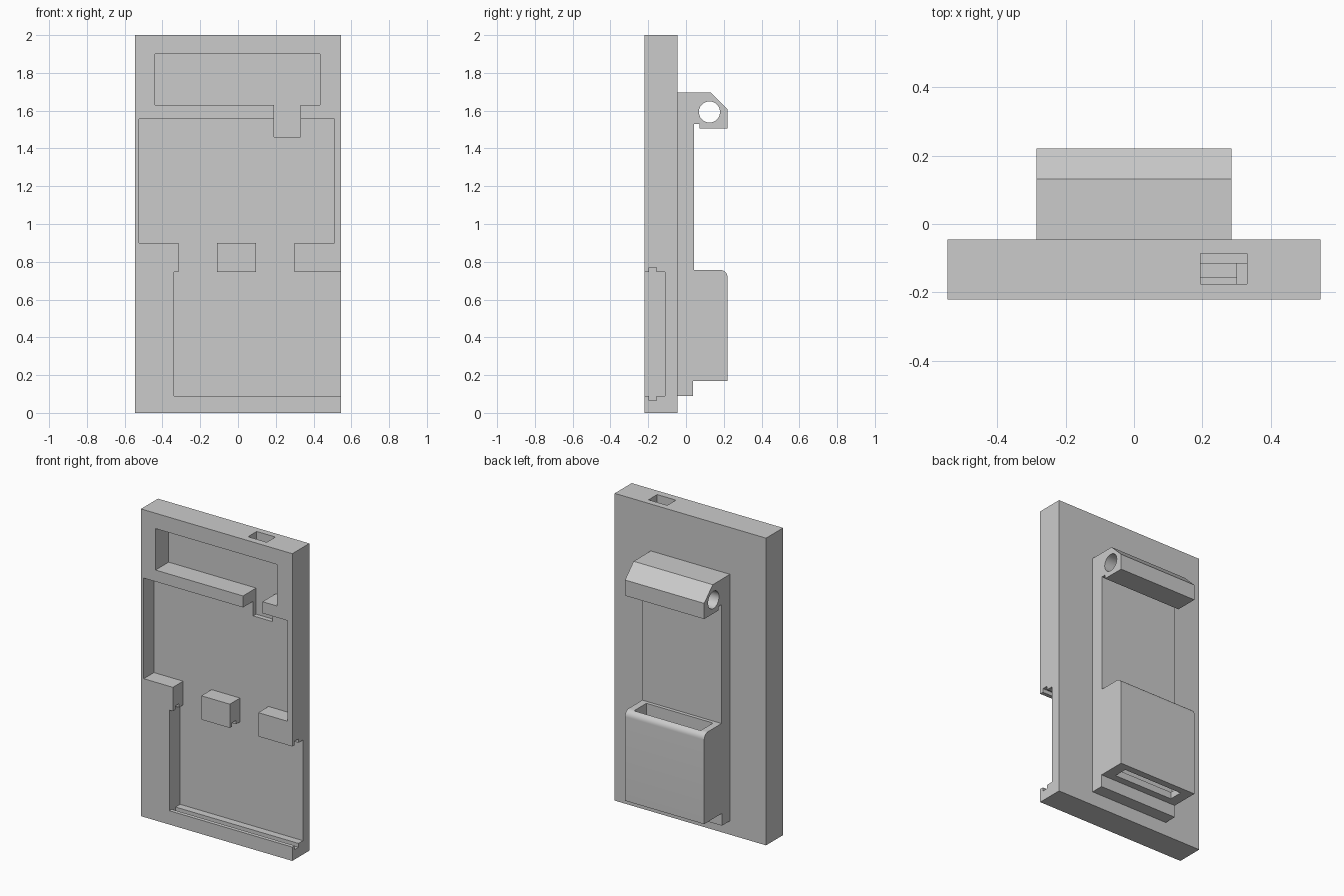
import bpy, bmesh, math

cube = bpy.data.objects.get("Cube")
if cube:
    bpy.data.objects.remove(cube, do_unlink=True)

grey = bpy.data.materials.new("plain grey")
grey.use_nodes = True
grey.diffuse_color = (0.6, 0.6, 0.6, 1)
grey.node_tree.nodes["Principled BSDF"].inputs["Base Color"].default_value = (0.6, 0.6, 0.6, 1)


def prism(name, outline, axis, low, high):
    """Extrude an outline: (y, z) points along x, or (x, z) points along y."""
    def place(a, b, t):
        return (t, a, b) if axis == "x" else (a, t, b)
    bm = bmesh.new()
    face = bm.faces.new([bm.verts.new(place(a, b, low)) for a, b in outline])
    result = bmesh.ops.extrude_face_region(bm, geom=[face])
    moved = [v for v in result["geom"] if isinstance(v, bmesh.types.BMVert)]
    bmesh.ops.translate(bm, verts=moved, vec=place(0, 0, high - low))
    bmesh.ops.recalc_face_normals(bm, faces=bm.faces)
    mesh = bpy.data.meshes.new(name)
    bm.to_mesh(mesh)
    bm.free()
    mesh.materials.append(grey)
    obj = bpy.data.objects.new(name, mesh)
    bpy.context.collection.objects.link(obj)
    return obj


def box(name, x, y, z):
    return prism(name, [(y[0], z[0]), (y[1], z[0]), (y[1], z[1]), (y[0], z[1])], "x", *x)


def arc(cy, cz, radius, start, end, steps):
    angles = [math.radians(start + (end - start) * i / steps) for i in range(steps + 1)]
    return [(cy + radius * math.cos(a), cz + radius * math.sin(a)) for a in angles]


def cut(target, cutters):
    bpy.context.view_layer.objects.active = target
    for cutter in cutters:
        cutter.hide_render = True
        mod = target.modifiers.new("cut", "BOOLEAN")
        mod.operation, mod.solver, mod.object = "DIFFERENCE", "EXACT", cutter
        bpy.ops.object.modifier_apply(modifier=mod.name)
        bpy.data.objects.remove(cutter, do_unlink=True)


# Main plate with its front pockets
FRONT = -0.22
plate = box("back_plate", (-0.545, 0.545), (FRONT, -0.045), (0, 2))

# Upper pocket with a cable channel leading down
upper = prism("upper_pocket", [(-0.44, 1.63), (0.19, 1.63), (0.19, 1.46), (0.33, 1.46),
                               (0.33, 1.63), (0.435, 1.63), (0.435, 1.9), (-0.44, 1.9)],
              "y", -0.3, -0.085)

# Middle pocket with two channels leaving three tabs
comb = [(-0.525, 0.9)]
for left, right in ((-0.315, -0.11), (0.095, 0.3)):
    comb += [(left, 0.9), (left, 0.7), (right, 0.7), (right, 0.9)]
comb += [(0.51, 0.9), (0.51, 1.555), (-0.525, 1.555)]
middle = prism("middle_pocket", comb, "y", -0.3, -0.115)

# Lower bay, open at one side, with a groove along both rails
G0, G1, FLOOR = -0.195, -0.157, -0.11
lower = prism("lower_bay", [(-0.3, 0.09), (G0, 0.09), (G0, 0.065), (G1, 0.065), (G1, 0.09),
                            (FLOOR, 0.09), (FLOOR, 0.745), (G1, 0.745), (G1, 0.77),
                            (G0, 0.77), (G0, 0.745), (-0.3, 0.745)], "x", -0.34, 0.7)

# Socket through the top edge
socket = box("top_socket", (0.195, 0.33), (-0.175, -0.086), (1.8, 2.1))
cut(plate, [upper, middle, lower, socket])

# Rear mount: pad, hollow holder and hinge block in one profile
W = 0.285
profile = [(-0.045, 0.09), (0.038, 0.09), (0.038, 0.17), (0.22, 0.17)]
profile += arc(0.18, 0.717, 0.04, 0, 90, 8)
profile += [(0.042, 0.757), (0.042, 1.53), (0.072, 1.53), (0.072, 1.505), (0.22, 1.505),
            (0.22, 1.607), (0.132, 1.695), (-0.045, 1.695)]
mount = prism("rear_mount", profile, "x", -W, W)

# Pin hole, holder cavity and the narrower opening beneath it
pin = prism("pin_hole", arc(0.124, 1.593, 0.056, 0, 350, 35), "x", -0.4, 0.4)
cavity = box("holder_cavity", (-0.24, 0.24), (0.065, 0.19), (0.215, 0.9))
opening = box("holder_opening", (-0.215, 0.215), (0.085, 0.175), (0.1, 0.4))
cut(mount, [pin, cavity, opening])

for obj in (plate, mount):
    bpy.ops.object.select_all(action="DESELECT")
    obj.select_set(True)
    bpy.context.view_layer.objects.active = obj
    bpy.ops.object.shade_smooth_by_angle(angle=math.radians(30))
